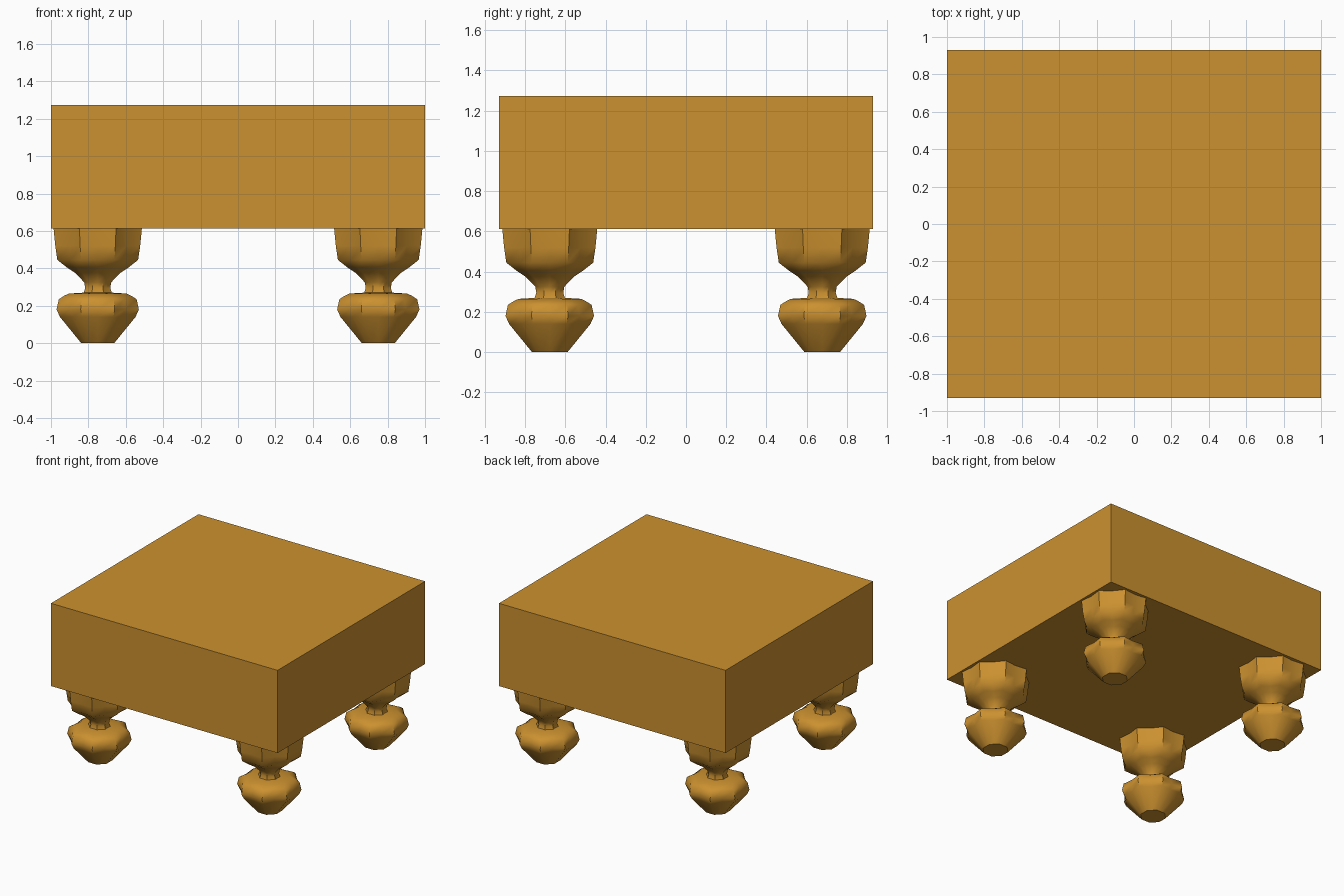
import bpy, bmesh, math

if "Cube" in bpy.data.objects:
    bpy.data.objects.remove(bpy.data.objects["Cube"])

wood = bpy.data.materials.new("golden_wood")
wood.diffuse_color = (0.60, 0.283, 0.029, 1)
wood.use_nodes = True
wood.node_tree.nodes["Principled BSDF"].inputs["Base Color"].default_value = wood.diffuse_color


def make_object(name, bm):
    bmesh.ops.recalc_face_normals(bm, faces=bm.faces[:])
    me = bpy.data.meshes.new(name)
    bm.to_mesh(me)
    bm.free()
    me.materials.append(wood)
    ob = bpy.data.objects.new(name, me)
    bpy.context.collection.objects.link(ob)
    return ob


# thick seat block
bm = bmesh.new()
bmesh.ops.create_cube(bm, size=1)
for v in bm.verts:
    v.co.x *= 2.0
    v.co.y *= 1.86
    v.co.z = v.co.z * 0.66 + 0.943
make_object("seat", bm)

# turned leg: (height, half width, flute depth)
PROFILE = [(0.0, 0.088, 0.0), (0.14, 0.202, 0.04), (0.18, 0.220, 0.05),
           (0.235, 0.208, 0.05), (0.253, 0.180, 0.05), (0.265, 0.155, 0.05),
           (0.270, 0.075, 0.04), (0.295, 0.067, 0.03), (0.325, 0.072, 0.03),
           (0.375, 0.120, 0.03), (0.405, 0.165, 0.04), (0.445, 0.216, 0.05),
           (0.52, 0.227, 0.05), (0.613, 0.236, 0.05)]
SIDES = 16


def make_leg(name, cx, cy):
    bm = bmesh.new()
    rings = []
    for z, w, flute in PROFILE:
        ridge = w / math.cos(math.pi / 8)
        ring = []
        for i in range(SIDES):
            # ridges alternate with shallow flutes
            r = ridge if i % 2 else w * (1 - flute)
            a = 2 * math.pi * i / SIDES
            ring.append(bm.verts.new((cx + r * math.cos(a), cy + r * math.sin(a), z)))
        rings.append(ring)
    for lo, hi in zip(rings, rings[1:]):
        for i in range(SIDES):
            j = (i + 1) % SIDES
            bm.faces.new((lo[i], lo[j], hi[j], hi[i]))
    bm.faces.new(rings[0])
    bm.faces.new(rings[-1])
    ob = make_object(name, bm)
    bpy.ops.object.select_all(action='DESELECT')
    ob.select_set(True)
    bpy.context.view_layer.objects.active = ob
    bpy.ops.object.shade_smooth_by_angle(angle=math.radians(45))


# four legs, one near each corner
for sx, side in ((-1, "left"), (1, "right")):
    for sy, end in ((-1, "front"), (1, "back")):
        make_leg(f"{end}_{side}_leg", sx * 0.75, sy * 0.677)
